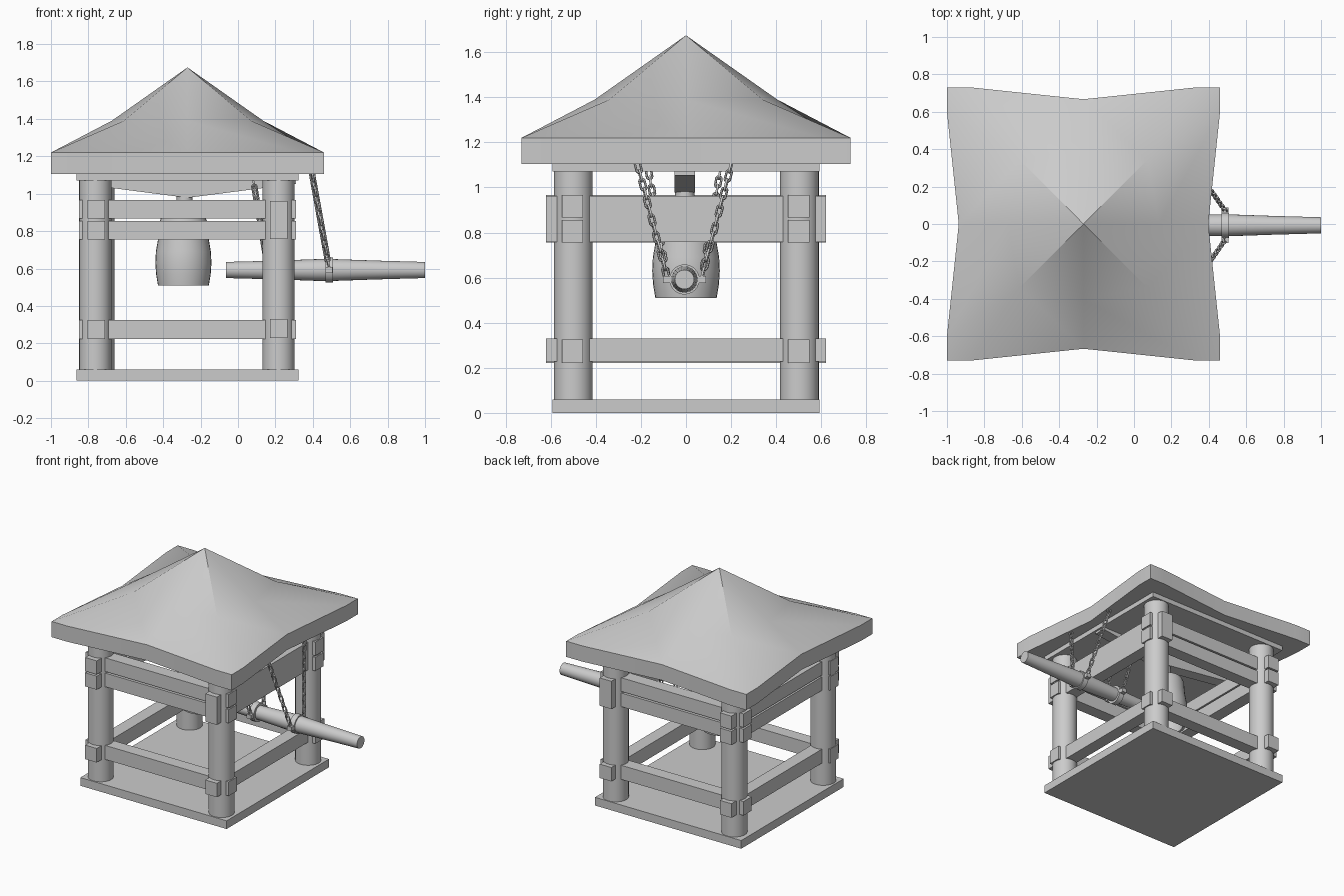
import bpy, bmesh
from math import pi, cos, sin, radians
from mathutils import Vector, Matrix

if "Cube" in bpy.data.objects:
    bpy.data.objects.remove(bpy.data.objects["Cube"])

CX = -0.27  # centre of the pavilion in x


def make(name, bm, smooth=None):
    bmesh.ops.recalc_face_normals(bm, faces=bm.faces)
    me = bpy.data.meshes.new(name)
    bm.to_mesh(me)
    bm.free()
    ob = bpy.data.objects.new(name, me)
    bpy.context.collection.objects.link(ob)
    if smooth:
        bpy.ops.object.select_all(action='DESELECT')
        bpy.context.view_layer.objects.active = ob
        ob.select_set(True)
        bpy.ops.object.shade_smooth_by_angle(angle=radians(smooth))
    return ob


def box(name, lo, hi):
    bm = bmesh.new()
    lo, hi = Vector(lo), Vector(hi)
    m = Matrix.Translation((lo + hi) / 2) @ Matrix.Diagonal((*(hi - lo), 1))
    bmesh.ops.create_cube(bm, size=1, matrix=m)
    return make(name, bm)


def lathe(name, profile, origin, axis='Z', n=32):
    """Revolve (radius, height) points; zero radius closes an end."""
    bm = bmesh.new()
    vs = [bm.verts.new((r, 0, h)) for r, h in profile]
    es = [bm.edges.new(p) for p in zip(vs, vs[1:])]
    bmesh.ops.spin(bm, geom=vs + es, cent=(0, 0, 0), axis=(0, 0, 1),
                   angle=2 * pi, steps=n, use_duplicate=False)
    bmesh.ops.remove_doubles(bm, verts=bm.verts, dist=1e-4)
    if axis == 'X':
        bm.transform(Matrix.Rotation(pi / 2, 4, 'Y'))
    bm.transform(Matrix.Translation(origin))
    return make(name, bm, 35)


def chain(name, a, b, count=13):
    """Row of stadium-shaped links, every other one turned a quarter."""
    a, b = Vector(a), Vector(b)
    rot = (b - a).to_track_quat('Z', 'Y').to_matrix().to_4x4()
    pitch = (b - a).length / count
    w, wire, seg, ring = 0.012, 0.0055, 12, 6
    straight = pitch / 2 + wire - w
    bm = bmesh.new()
    for i in range(count):
        mat = (Matrix.Translation(a.lerp(b, (i + 0.5) / count)) @ rot
               @ Matrix.Rotation(pi / 2 * (i % 2) + pi / 4, 4, 'Z'))
        grid = []
        for s in range(seg):
            t = 2 * pi * (s + 0.5) / seg
            off = straight if sin(t) > 0 else -straight
            grid.append([bm.verts.new(mat @ Vector((
                (w + wire * cos(u)) * cos(t), wire * sin(u),
                (w + wire * cos(u)) * sin(t) + off)))
                for u in (2 * pi * k / ring for k in range(ring))])
        for s in range(seg):
            p, q = grid[s], grid[(s + 1) % seg]
            for k in range(ring):
                j = (k + 1) % ring
                bm.faces.new((p[k], q[k], q[j], p[j]))
    return make(name, bm, 60)


# Base slab and the flat frame under the roof
box("base_slab", (CX - .593, -.593, 0), (CX + .593, .593, .06))
box("roof_plate", (CX - .593, -.593, 1.07), (CX + .593, .593, 1.11))

# Round corner posts
for nm, x, y in (("front_left", -.763, -.5), ("front_right", .217, -.5),
                 ("back_left", -.745, .503), ("back_right", .217, .503)):
    lathe("post_" + nm, [(0, .05), (.086, .05), (.086, 1.08), (0, 1.08)], (x, y, 0))

# Rails that run through the posts
T = .047
levels = {"lower": (.222, .325), "middle": (.755, .855), "upper": (.867, .967)}
for lv, (z0, z1) in levels.items():
    for nm, y in (("front", -.503), ("back", .5)):
        box(f"{lv}_rail_{nm}", (CX - .58, y - T, z0), (CX + .58, y + T, z1))
    box(f"{lv}_rail_left", (-.757 - T, -.622, z0), (-.757 + T, .622, z1))
box("lower_rail_right", (.217 - T, -.622, .228), (.217 + T, .622, .33))
box("tall_rail_right", (.217 - T, -.622, .758), (.217 + T, .622, .962))

# Roof: pinched pyramid with flat corner tips and a vertical fascia
bm = bmesh.new()
apex = bm.verts.new((CX, 0, 1.675))
inner, top, bot = [], [], []
for q in range(4):
    r = Matrix.Translation((CX, 0, 0)) @ Matrix.Rotation(q * pi / 2, 4, 'Z')
    for p in ((.405, 0), (.34, .34)):
        inner.append(bm.verts.new(r @ Vector((*p, 1.39))))
    for p in ((.667, 0), (.73, .6), (.73, .73), (.6, .73)):
        top.append(bm.verts.new(r @ Vector((*p, 1.22))))
        bot.append(bm.verts.new(r @ Vector((*p, 1.105))))
for q in range(4):
    m, c, m2 = inner[2 * q], inner[2 * q + 1], inner[(2 * q + 2) % 8]
    e, a, k, b, e2 = [top[(4 * q + i) % 16] for i in range(5)]
    for f in ((apex, m, c), (apex, c, m2), (m, e, a, c), (c, a, k, b), (c, b, e2, m2)):
        bm.faces.new(f)
for i in range(16):
    j = (i + 1) % 16
    bm.faces.new((top[i], bot[i], bot[j], top[j]))
bm.faces.new(bot)
make("roof", bm, 35)

# Beam with a sagging underside that carries the bell
bm = bmesh.new()
prof = [(-.58, 1.09), (-.58, 1.053), (0, .978), (.58, 1.053), (.58, 1.09)]
f = bm.faces.new([bm.verts.new((CX + x, -.05, z)) for x, z in prof])
ext = bmesh.ops.extrude_face_region(bm, geom=[f])
bmesh.ops.translate(bm, vec=(0, .09, 0),
                    verts=[v for v in ext["geom"] if isinstance(v, bmesh.types.BMVert)])
make("bell_beam", bm)

# Bell and its hanger
lathe("bell", [(0, .905), (.07, .9), (.115, .88), (.128, .85), (.135, .76),
               (.147, .69), (.15, .63), (.146, .57), (.136, .51),
               (.118, .51), (.125, .6), (.11, .8), (0, .85)], (-.292, 0, 0))
lathe("bell_hanger", [(0, .89), (.043, .89), (.043, 1.0), (0, 1.0)], (-.285, -.005, 0), n=16)

# Striking log, tapered to both ends
LY, LZ = -.007, .592
lathe("striking_log", [(0, -.065), (.043, -.065), (.05, .2), (.058, .42),
                       (.058, .52), (.05, .75), (.043, 1.0), (0, 1.0)],
      (0, LY, LZ), 'X', 24)

# Clamps with side lugs and the chains to the roof
for nm, x, tx, ty, tz in (("outer", .487, .395, .21, 1.11), ("inner", .16, .08, .16, 1.08)):
    lathe(f"{nm}_clamp", [(.05, x - .02), (.067, x - .02), (.067, x + .02),
                          (.05, x + .02), (.05, x - .02)], (0, LY, LZ), 'X', 24)
    for s, side in ((-1, "front"), (1, "back")):
        y0, y1 = sorted((LY + s * .06, LY + s * .095))
        box(f"{nm}_lug_{side}", (x - .018, y0, LZ - .015), (x + .018, y1, LZ + .015))
        chain(f"{nm}_chain_{side}", (tx, LY + s * ty, tz), (x, LY + s * .078, LZ + .01))
